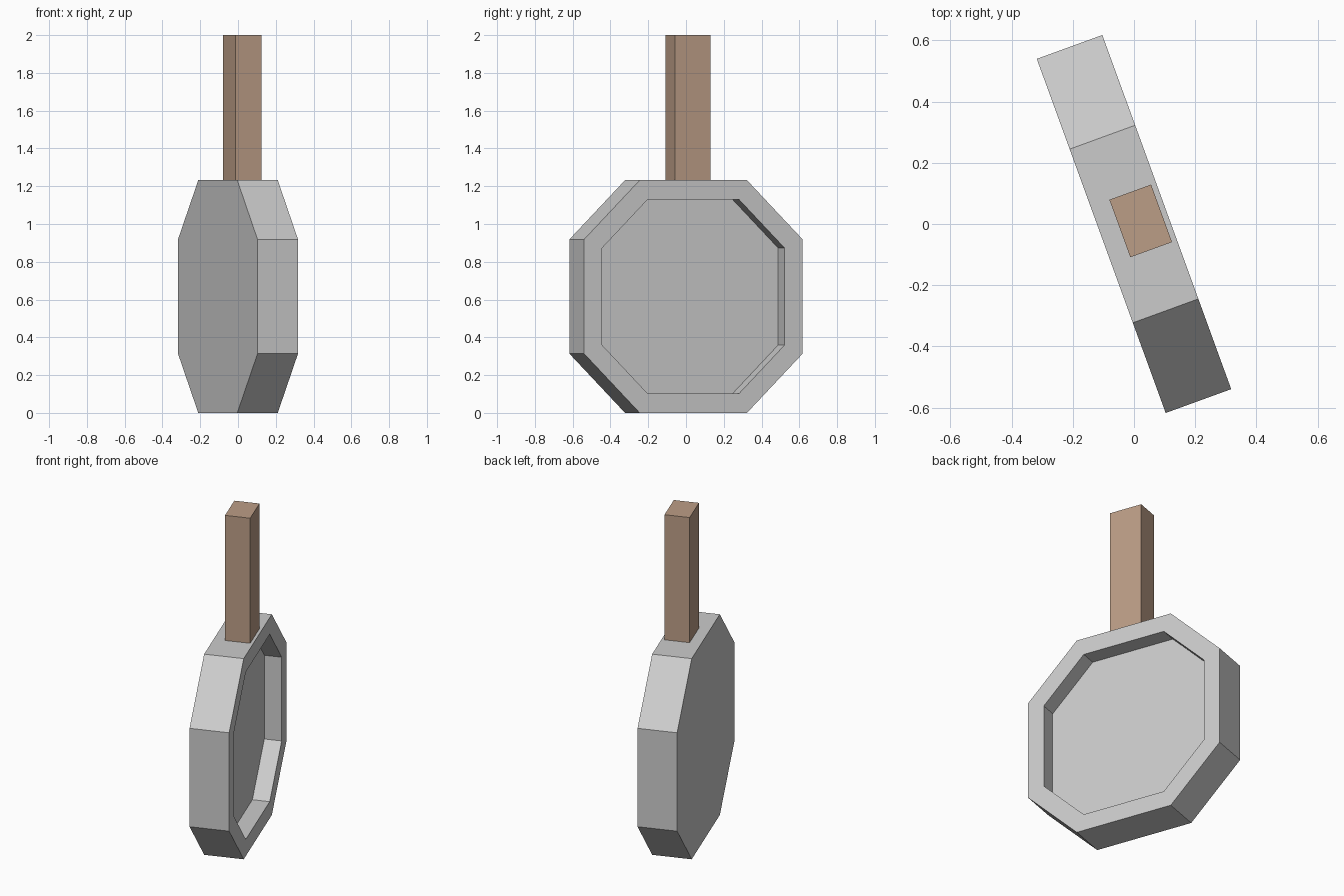
import bpy, bmesh
from math import radians

if "Cube" in bpy.data.objects:
    bpy.data.objects.remove(bpy.data.objects["Cube"])

TURN = radians(20)      # whole model is turned about z
MID = 0.616             # height of the pan centre


def octagon(bm, x, half, flat):
    """Ring of eight vertices in the YZ plane."""
    pts = [(half, -flat), (half, flat), (flat, half), (-flat, half),
           (-half, flat), (-half, -flat), (-flat, -half), (flat, -half)]
    return [bm.verts.new((x, y, z)) for y, z in pts]


def finish(name, bm):
    bmesh.ops.recalc_face_normals(bm, faces=bm.faces)
    mesh = bpy.data.meshes.new(name)
    bm.to_mesh(mesh)
    bm.free()
    ob = bpy.data.objects.new(name, mesh)
    bpy.context.collection.objects.link(ob)
    ob.rotation_euler.z = TURN
    return ob


# Pan: closed back, outer wall, rim, inner wall and recessed floor
bm = bmesh.new()
rings = [octagon(bm, -0.114, 0.616, 0.302),
         octagon(bm, 0.114, 0.616, 0.302),
         octagon(bm, 0.114, 0.514, 0.257),
         octagon(bm, 0.014, 0.514, 0.257)]
for a, b in zip(rings, rings[1:]):
    for i in range(8):
        j = (i + 1) % 8
        bm.faces.new((a[i], a[j], b[j], b[i]))
bm.faces.new(rings[0])
bm.faces.new(rings[-1])
pan = finish("pan", bm)
pan.location.z = MID

# Handle: square-cut wooden bar standing on the top edge
bm = bmesh.new()
bmesh.ops.create_cube(bm, size=1)
bmesh.ops.scale(bm, vec=(0.145, 0.2, 2 - 2 * MID), verts=bm.verts)
bmesh.ops.translate(bm, vec=(0.024, 0.002, 1 + MID), verts=bm.verts)
handle = finish("handle", bm)
wood = bpy.data.materials.new("wood")
wood.diffuse_color = (0.50, 0.34, 0.24, 1)
wood.use_nodes = True
wood.node_tree.nodes["Principled BSDF"].inputs["Base Color"].default_value = wood.diffuse_color
handle.data.materials.append(wood)
